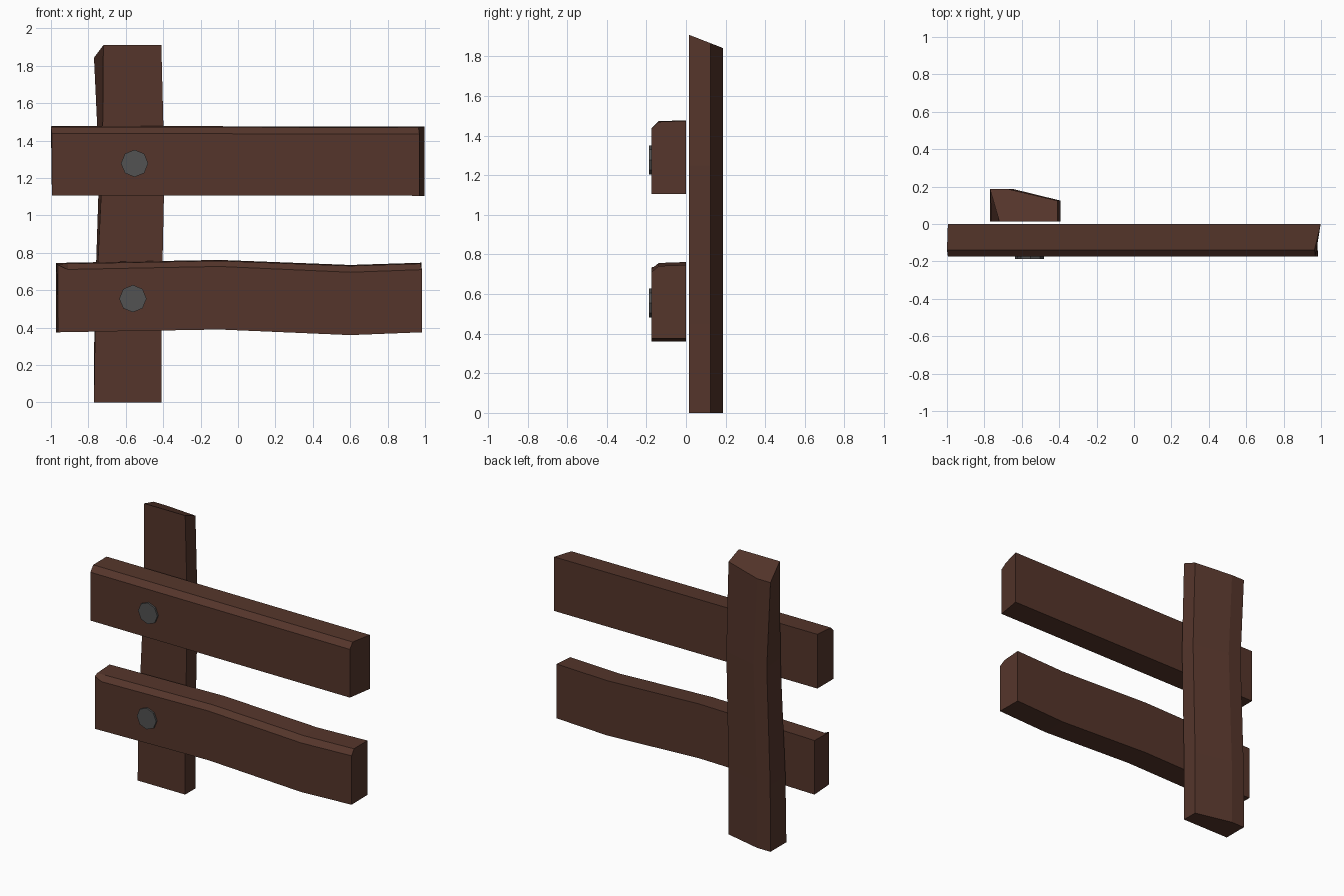
import bpy, bmesh, math

if "Cube" in bpy.data.objects:
    bpy.data.objects.remove(bpy.data.objects["Cube"])


def material(name, rgb):
    m = bpy.data.materials.new(name)
    m.diffuse_color = (*rgb, 1)
    m.use_nodes = True
    m.node_tree.nodes["Principled BSDF"].inputs["Base Color"].default_value = m.diffuse_color
    return m


WOOD = material("dark_wood", (0.09, 0.036, 0.024))
IRON = material("dark_iron", (0.085, 0.085, 0.085))


def loft(name, rings, mat):
    """Skin a row of matching cross-sections and cap both ends."""
    bm = bmesh.new()
    loops = [[bm.verts.new(p) for p in ring] for ring in rings]
    n = len(loops[0])
    for a, b in zip(loops, loops[1:]):
        for i in range(n):
            j = (i + 1) % n
            bm.faces.new((a[i], a[j], b[j], b[i]))
    bm.faces.new(loops[0])
    bm.faces.new(loops[-1])
    bmesh.ops.recalc_face_normals(bm, faces=bm.faces)
    me = bpy.data.meshes.new(name)
    bm.to_mesh(me)
    bm.free()
    me.materials.append(mat)
    ob = bpy.data.objects.new(name, me)
    bpy.context.collection.objects.link(ob)
    return ob


def rail(name, stations):
    """Station: x at back, x at chamfer, x at front, bottom z, top z, chamfer z."""
    rings = []
    for xb, xc, xf, z0, z1, zc in stations:
        rings.append([(xb, 0, z0), (xb, 0, z1), (xc, -0.138, z1 - 0.005),
                      (xf, -0.175, zc), (xf, -0.175, z0)])
    return loft(name, rings, WOOD)


def post_ring(z, left_front, left_back, right, slope=0.0):
    """Five-sided post section, its top optionally sloping down to the back."""
    pts = [(right, 0.014), (right, 0.125), (left_back + 0.1, 0.186),
           (left_back, 0.186), (left_front, 0.014)]
    return [(x, y, z - slope * (y - 0.014)) for x, y in pts]


# Upright post, slightly bent, with a slanted top
loft("post", [
    post_ring(0, -0.77, -0.77, -0.41),
    post_ring(0.45, -0.763, -0.768, -0.41),
    post_ring(1.25, -0.725, -0.742, -0.393),
    post_ring(1.91, -0.72, -0.77, -0.41, 0.39),
], WOOD)

# Straight upper rail
rail("upper_rail", [
    (-0.995, -1.0, -0.995, 1.107, 1.478, 1.438),
    (0.998, 0.965, 0.97, 1.105, 1.475, 1.435),
])

# Wavy lower rail
rail("lower_rail", [
    (-0.973, -0.97, -0.962, 0.375, 0.745, 0.735),
    (-0.91, -0.91, -0.91, 0.376, 0.747, 0.711),
    (-0.1, -0.1, -0.1, 0.39, 0.762, 0.727),
    (0.6, 0.6, 0.6, 0.36, 0.735, 0.696),
    (0.98, 0.975, 0.983, 0.375, 0.747, 0.71),
])

# Octagonal bolt heads
for name, x, z in (("upper_bolt", -0.553, 1.278), ("lower_bolt", -0.562, 0.555)):
    rings = [[(x + 0.073 * math.cos(k * math.pi / 4), y,
               z + 0.073 * math.sin(k * math.pi / 4)) for k in range(8)]
             for y in (-0.17, -0.187)]
    loft(name, rings, IRON)
